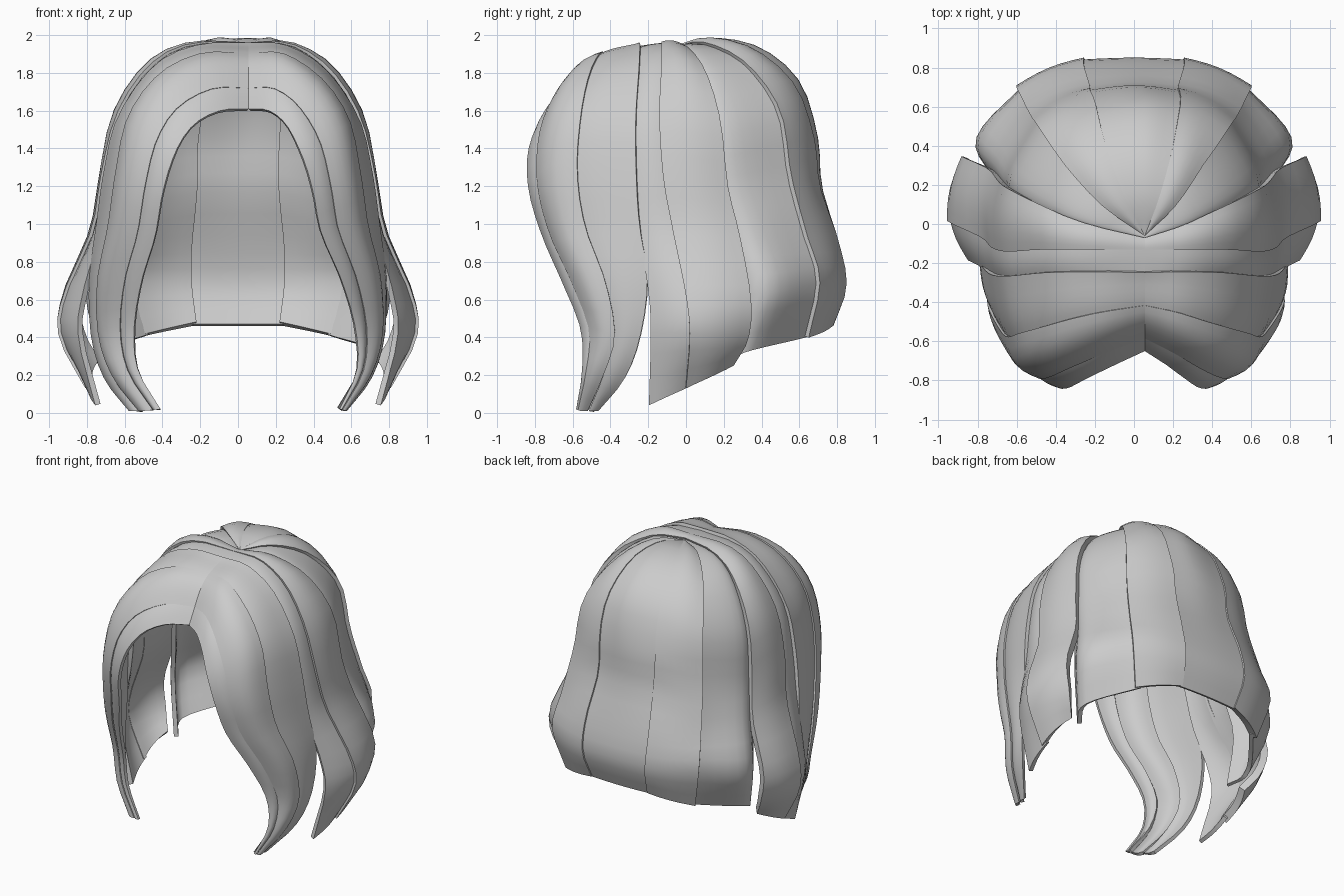
import bpy
import bmesh
import math
from mathutils import Vector

cube = bpy.data.objects.get("Cube")
if cube:
    bpy.data.objects.remove(cube, do_unlink=True)

grey = bpy.data.materials.new("hair_grey")
grey.use_nodes = True
grey.diffuse_color = (0.6, 0.6, 0.6, 1)
grey.node_tree.nodes["Principled BSDF"].inputs["Base Color"].default_value = (0.6, 0.6, 0.6, 1)


def spline(points, t):
    """Point on a smooth curve through the given points; t outside 0 to 1 runs past the ends."""
    last = len(points) - 1
    t *= last
    i = max(0, min(int(t), last - 1))
    f = t - i
    b, c = Vector(points[i]), Vector(points[i + 1])
    a = Vector(points[i - 1]) if i > 0 else b * 2 - c
    d = Vector(points[i + 2]) if i + 2 <= last else c * 2 - b
    return b + (c - a) * (f / 2) + (a * 2 - b * 5 + c * 4 - d) * (f * f / 2) \
        + (b * 3 - a - c * 3 + d) * (f ** 3 / 2)


def outward(p):
    """Direction away from the middle of the head."""
    d = Vector((p.x, p.y, max(0.0, p.z - 1.2)))
    return d.normalized() if d.length > 0.001 else Vector((0, 0, 1))


def lock(name, edges, side=1, span=(0, 1), lift=0.0, bulge=0.02, thick=0.03,
         cols=6, rows=22, spread=0.0):
    """Lofted strand between edge paths, thickened inwards."""
    bm = bmesh.new()
    grid = []
    for r in range(rows + 1):
        v = r / rows
        across = [spline(e, v) for e in edges]
        line = []
        for c in range(cols + 1):
            k = c / cols
            u = span[0] + (span[1] - span[0]) * k
            p = spline(across, u)
            p += outward(p) * (lift + bulge * math.sin(math.pi * k)) * min(1, v * 4 + 0.15)
            p.x += spread * u * max(0.0, 1 - p.z)
            p.x *= side
            # the parting sits a little to the left of the middle
            if p.z > 1.4:
                p.x += 0.055 * max(0, 1 - abs(p.x) / 0.35) * min(1, (p.z - 1.4) * 5)
            line.append(bm.verts.new(p))
        grid.append(line)
    for r in range(rows):
        for c in range(cols):
            bm.faces.new((grid[r][c], grid[r][c + 1], grid[r + 1][c + 1], grid[r + 1][c]))
    bm.normal_update()
    facing = sum(f.normal.dot(outward(f.calc_center_median())) * f.calc_area() for f in bm.faces)
    if facing < 0:
        bmesh.ops.reverse_faces(bm, faces=bm.faces[:])
    mesh = bpy.data.meshes.new(name)
    bm.to_mesh(mesh)
    bm.free()
    mesh.materials.append(grey)
    obj = bpy.data.objects.new(name, mesh)
    bpy.context.collection.objects.link(obj)
    shell = obj.modifiers.new("thickness", 'SOLIDIFY')
    shell.thickness = thick
    shell.offset = -1
    bpy.ops.object.select_all(action='DESELECT')
    obj.select_set(True)
    bpy.context.view_layer.objects.active = obj
    bpy.ops.object.modifier_apply(modifier=shell.name)
    bpy.ops.object.shade_smooth_by_angle(angle=math.radians(40))


# Back edge paths, crown to hem
back_middle = [(0, -.06, 1.94), (0, .15, 1.98), (0, .4, 1.92), (0, .6, 1.74), (0, .69, 1.45),
               (0, .71, 1.2), (0, .8, .9), (0, .84, .67), (0, .77, .46)]
back_inner = [(0, -.06, 1.94), (.09, .13, 1.98), (.17, .36, 1.92), (.22, .57, 1.73),
              (.24, .67, 1.45), (.24, .7, 1.2), (.27, .8, .9), (.27, .84, .67), (.24, .77, .46)]
back_outer = [(0, -.06, 1.94), (.19, .1, 1.96), (.36, .32, 1.85), (.48, .5, 1.6),
              (.52, .56, 1.25), (.56, .64, .95), (.59, .71, .7), (.52, .65, .4)]
back_side = [(0, -.07, 1.94), (.25, .01, 1.93), (.46, .13, 1.79), (.61, .22, 1.53),
             (.65, .27, 1.2), (.71, .35, .95), (.8, .43, .65), (.71, .34, .33)]
back_tuck = [(0, -.08, 1.93), (.25, -.03, 1.91), (.46, .03, 1.77), (.59, .09, 1.52),
             (.64, .12, 1.2), (.68, .17, .95), (.72, .22, .65), (.68, .2, .27)]

# Side edge paths
flap_back = [(0, -.07, 1.95), (.25, .0, 1.94), (.48, .1, 1.81), (.64, .18, 1.55),
             (.69, .22, 1.2), (.74, .28, .95), (.87, .34, .62), (.84, .33, .4), (.75, .25, .25)]
flap_front = [(0, -.13, 1.96), (.27, -.13, 1.95), (.48, -.13, 1.82), (.64, -.14, 1.57),
              (.72, -.12, 1.25), (.77, -.07, .97), (.92, .0, .62), (.94, .02, .4), (.8, .0, .13)]
side_front = [(0, -.27, 1.94), (.27, -.27, 1.92), (.47, -.28, 1.79), (.63, -.29, 1.55),
              (.7, -.28, 1.25), (.75, -.25, .95), (.84, -.2, .62), (.86, -.19, .4), (.77, -.2, .04)]

# Front lock paths, from the parting down to the curled tip
front_back = [(0, -.27, 1.95), (.23, -.27, 1.94), (.45, -.28, 1.82), (.63, -.3, 1.56),
              (.7, -.3, 1.28), (.74, -.28, 1.0), (.78, -.23, .7), (.77, -.26, .4),
              (.7, -.34, .18), (.57, -.47, .01)]
front_mid = [(0, -.48, 1.86), (.2, -.53, 1.86), (.4, -.6, 1.74), (.54, -.65, 1.54),
             (.6, -.67, 1.26), (.64, -.62, .98), (.7, -.5, .7), (.7, -.42, .42),
             (.63, -.47, .2), (.49, -.53, .01)]
front_open = [(0, -.65, 1.61), (.13, -.72, 1.6), (.25, -.79, 1.52), (.34, -.84, 1.36),
              (.4, -.83, 1.16), (.44, -.76, .93), (.51, -.66, .7), (.55, -.56, .45),
              (.53, -.55, .23), (.41, -.58, .02)]

# Back strands
lock("back_centre_lock", [[(-x, y, z) for x, y, z in back_inner], back_middle, back_inner],
     bulge=0.01, cols=10)

for side, label in ((1, "left"), (-1, "right")):
    curl = 0.13 if side > 0 else 0.0
    lock(label + "_back_lock", [back_inner, back_outer], side, (-.05, 1.03), 0.004, 0.02, 0.05)
    lock(label + "_back_side_lock", [back_outer, back_side, back_tuck], side, (-.04, 1.0),
         -0.02, 0.03, cols=10)
    # Flared side flap and the narrow strand ahead of it
    lock(label + "_side_flap", [flap_back, flap_front], side, (0, 1.0), 0.008, 0.025, 0.05)
    lock(label + "_side_lock", [flap_front, side_front], side, (-.15, 1.0), -0.015, 0.015)
    # Layered front strands, overlapping across one lofted sheet
    sheet = [front_back, front_mid, front_open]
    layers = (("rear", -.05, .37, 0.0), ("middle", .34, .8, 0.014), ("fringe_edge", .76, 1.0, 0.0))
    for layer, start, end, lift in layers:
        lock(label + "_front_" + layer + "_lock", sheet, side, (start, end), lift, 0.014,
             0.025, 6, 26, curl)
